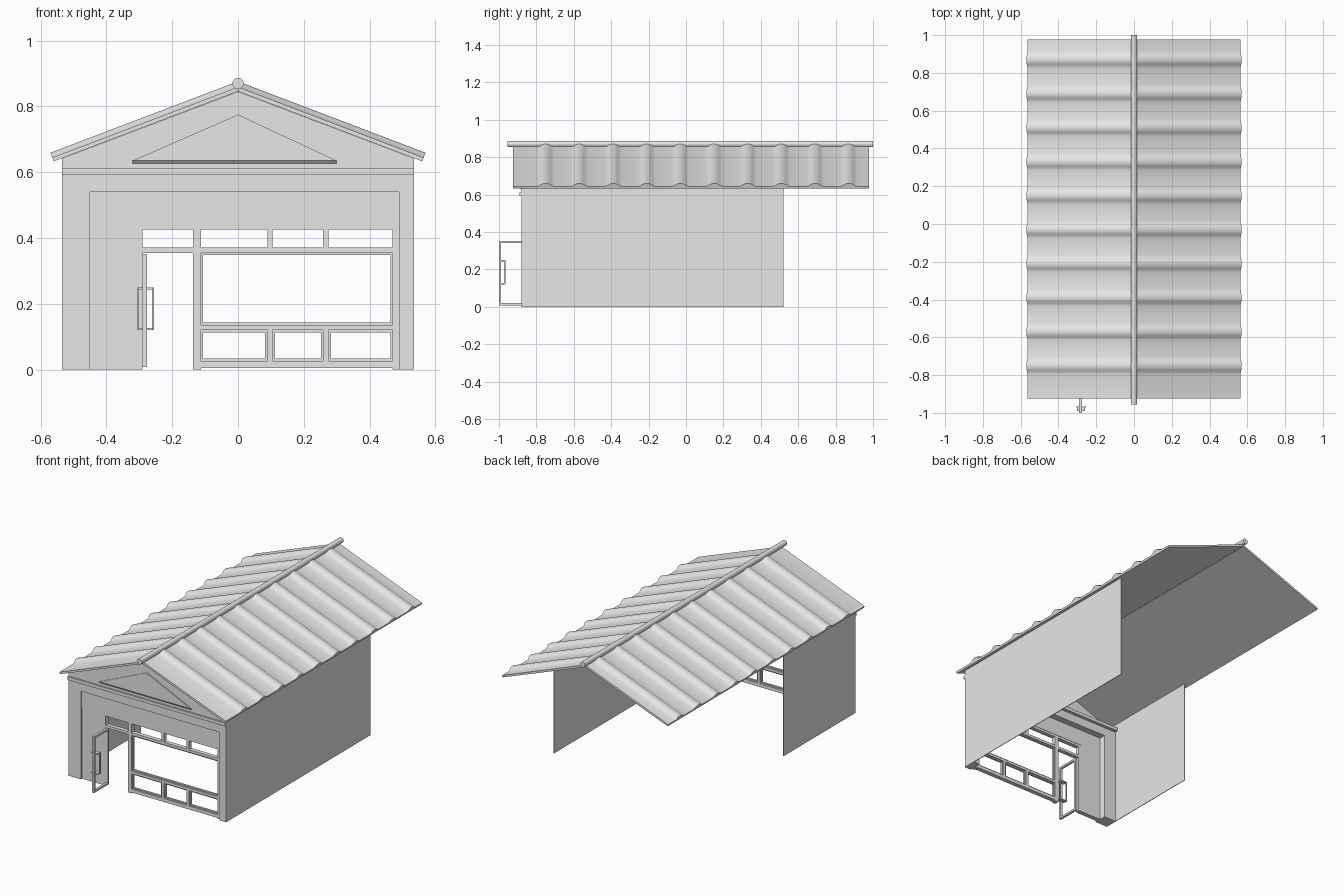
import bpy, bmesh, math
from mathutils import Vector

cube = bpy.data.objects.get("Cube")
if cube:
    bpy.data.objects.remove(cube, do_unlink=True)

grey = bpy.data.materials.new("light_grey")
grey.use_nodes = True
grey.diffuse_color = (0.8, 0.8, 0.8, 1)
grey.node_tree.nodes["Principled BSDF"].inputs["Base Color"].default_value = (0.8, 0.8, 0.8, 1)


def finish(name, bm):
    bmesh.ops.recalc_face_normals(bm, faces=bm.faces)
    mesh = bpy.data.meshes.new(name)
    bm.to_mesh(mesh)
    bm.free()
    mesh.materials.append(grey)
    obj = bpy.data.objects.new(name, mesh)
    bpy.context.collection.objects.link(obj)
    return obj


def add_box(bm, x, y, z):
    """Box from (low, high) pairs."""
    vs = bmesh.ops.create_cube(bm, size=1)["verts"]
    for v in vs:
        v.co = [a + (b - a) * (c + 0.5) for (a, b), c in zip((x, y, z), v.co)]


def boxes(name, *specs):
    bm = bmesh.new()
    for s in specs:
        add_box(bm, *s)
    return finish(name, bm)


def prism(name, points, along):
    bm = bmesh.new()
    face = bm.faces.new([bm.verts.new(p) for p in points])
    new = bmesh.ops.extrude_face_region(bm, geom=[face], use_keep_orig=True)["geom"]
    moved = [v for v in new if isinstance(v, bmesh.types.BMVert)]
    bmesh.ops.translate(bm, vec=along, verts=moved)
    return finish(name, bm)


W, FRONT = 0.535, -0.88

# Side walls: one is full length, the other stops halfway
boxes("left_wall", ((W - 0.004, W), (FRONT, 0.52), (0, 0.64)))
boxes("right_wall", ((-W, 0.004 - W), (FRONT, -0.18), (0, 0.64)))

# Shopfront surround
boxes("front_columns",
      ((-W, -0.45), (FRONT, -0.8), (0, 0.6)),
      ((0.49, W), (FRONT, -0.8), (0, 0.6)))
boxes("front_header", ((-0.45, 0.49), (FRONT, -0.8), (0.54, 0.6)))
boxes("sign_panel", ((-0.45, 0.49), (FRONT + 0.008, -0.84), (0.44, 0.54)))
boxes("entry_panel", ((-0.45, -0.31), (FRONT + 0.012, -0.84), (0, 0.44)))
boxes("cornice", ((-W, W), (FRONT - 0.01, -0.78), (0.592, 0.612)))

# Gable with raised triangle and chamfered sill
y = FRONT
prism("gable", [(-W, y, 0.612), (W, y, 0.612), (W, y, 0.642), (0, y, 0.845), (-W, y, 0.642)],
      (0, 0.02, 0))
prism("gable_triangle", [(-0.32, y, 0.635), (0.3, y, 0.635), (0, y, 0.775)], (0, -0.006, 0))
prism("gable_sill", [(-0.32, y, 0.636), (-0.32, y - 0.008, 0.636), (-0.32, y, 0.627)],
      (0.62, 0, 0))

# Window and door framing
depth = (-0.868, -0.842)
boxes("frame_posts", *[((a, b), depth, (0, 0.443))
                       for a, b in ((-0.315, -0.29), (-0.137, -0.113), (0.47, 0.49))])
boxes("frame_rails",
      ((-0.29, 0.47), depth, (0.426, 0.443)), ((-0.29, 0.47), depth, (0.355, 0.371)),
      ((-0.113, 0.47), depth, (0.12, 0.136)), ((-0.113, 0.47), depth, (0.005, 0.026)))
boxes("frame_mullions", *[((x - 0.008, x + 0.008), depth, z)
                          for x in (0.097, 0.267) for z in ((0.371, 0.426), (0.026, 0.12))])

# Thin inner beads around each pane
bm = bmesh.new()
t, bead = 0.007, (-0.861, -0.849)
columns = ((-0.113, 0.089), (0.105, 0.259), (0.275, 0.47))
panes = [(a, b, 0.026, 0.12) for a, b in columns] + [(-0.113, 0.47, 0.136, 0.355)]
for a, b, lo, hi in panes:
    for x in ((a, a + t), (b - t, b)):
        add_box(bm, x, bead, (lo, hi))
    for z in ((lo, lo + t), (hi - t, hi)):
        add_box(bm, (a + t, b - t), bead, z)
finish("window_beads", bm)

# Door standing open, with a pull handle on both faces
leaf = (-0.29, -0.276)
boxes("door_leaf",
      (leaf, (-1, -0.988), (0.008, 0.352)), (leaf, (-0.867, -0.855), (0.008, 0.352)),
      (leaf, (-0.988, -0.867), (0.008, 0.02)), (leaf, (-0.988, -0.867), (0.34, 0.352)))
bm = bmesh.new()
for s in (-1, 1):
    grip = sorted((-0.281 + s * 0.02, -0.281 + s * 0.026))
    arm = sorted((-0.281, -0.281 + s * 0.022))
    add_box(bm, grip, (-0.972, -0.965), (0.12, 0.25))
    for z in (0.12, 0.243):
        add_box(bm, arm, (-0.99, -0.965), (z, z + 0.007))
finish("door_handles", bm)

# Ribbed roof sheets: a rounded-rib profile swept down each slope
Y0, Y1, RIBS, PITCH = -0.925, 0.978, 10, 0.18
RIB_W, RIB_H, SHEET, STEPS = 0.09, 0.016, 0.012, 8
profile = [(Y0, 0), (Y0, SHEET)]
for i in range(RIBS):
    centre = -0.75 + i * PITCH
    for k in range(STEPS + 1):
        u = k / STEPS
        rise = min(1, 1.3 * math.sin(math.pi * u) ** 2)
        profile.append((centre + (u - 0.5) * RIB_W, SHEET + RIB_H * rise))
profile += [(Y1, SHEET), (Y1, 0)]
for side, name in ((1, "left_roof"), (-1, "right_roof")):
    slope = Vector((side * 0.56, 0, -0.213))
    normal = Vector((side * 0.213, 0, 0.56)).normalized()
    points = [Vector((0, py, 0.846)) + normal * h for py, h in profile]
    roof = prism(name, points, slope)
    bpy.ops.object.select_all(action="DESELECT")
    bpy.context.view_layer.objects.active = roof
    roof.select_set(True)
    bpy.ops.object.shade_smooth_by_angle(angle=math.radians(30))

# Ridge pole
ring = [(0.017 * math.cos(a), -0.955, 0.87 + 0.017 * math.sin(a))
        for a in (math.tau * k / 16 for k in range(16))]
prism("ridge_pole", ring, (0, 1.955, 0))
